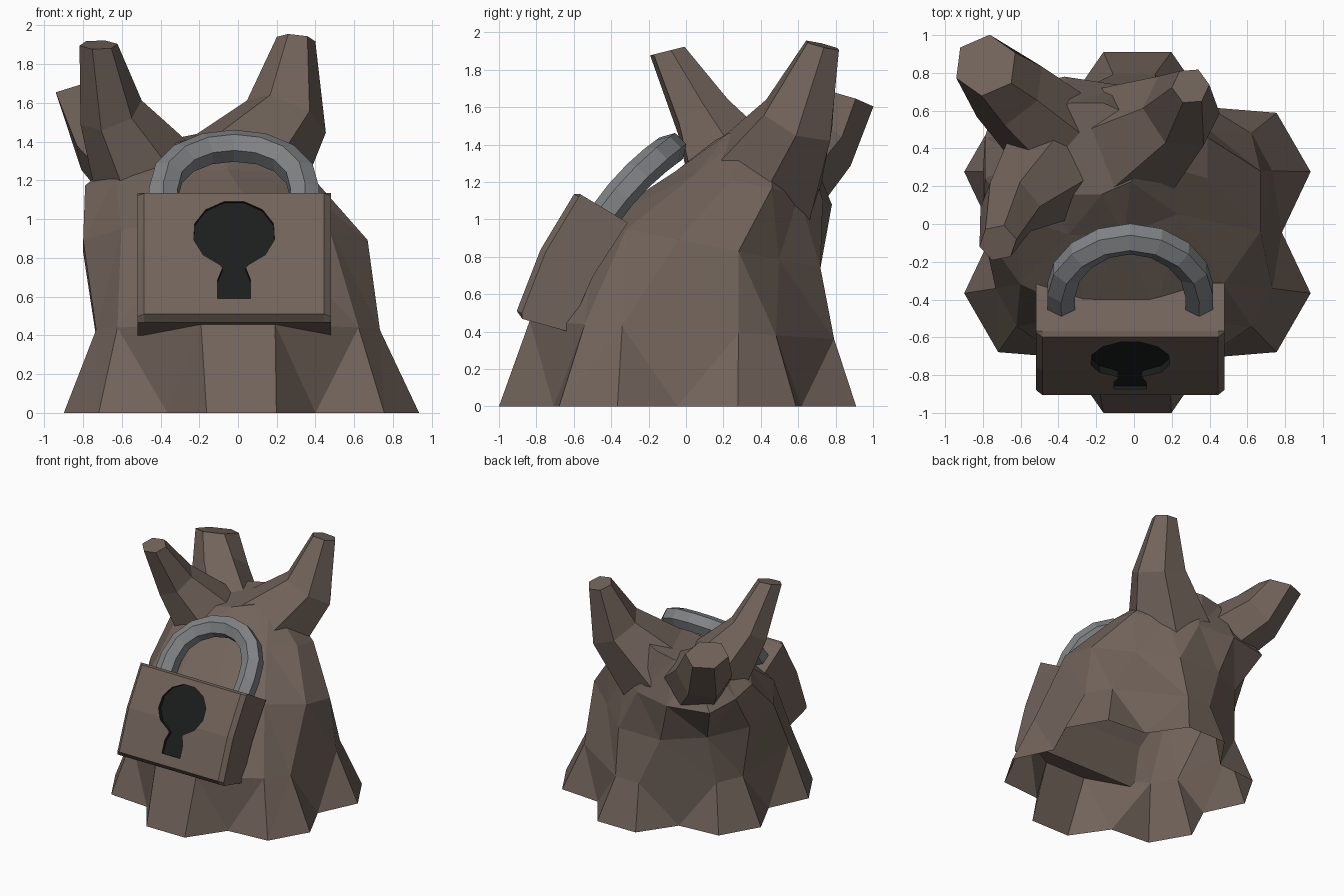
import bpy, bmesh, math
from mathutils import Vector

if "Cube" in bpy.data.objects:
    bpy.data.objects.remove(bpy.data.objects["Cube"])


def material(name, col):
    m = bpy.data.materials.new(name)
    m.diffuse_color = (*col, 1)
    m.use_nodes = True
    m.node_tree.nodes["Principled BSDF"].inputs["Base Color"].default_value = m.diffuse_color
    return m


BARK = material("brown wood", (0.165, 0.125, 0.103))
STEEL = material("grey metal", (0.22, 0.228, 0.238))
BLACK = material("black hole", (0.0115, 0.0125, 0.0125))


def finish(name, bm, mats, index=0):
    bmesh.ops.recalc_face_normals(bm, faces=bm.faces)
    for f in bm.faces:
        f.material_index = index
    me = bpy.data.meshes.new(name)
    bm.to_mesh(me)
    bm.free()
    for m in mats:
        me.materials.append(m)
    ob = bpy.data.objects.new(name, me)
    bpy.context.collection.objects.link(ob)
    return ob


def bridge(bm, a, b):
    n = len(a)
    for i in range(n):
        j = (i + 1) % n
        bm.faces.new((a[i], a[j], b[j], b[i]))


def tube(name, path, radii, sides, mat, spin=0.0, side_ref=Vector((1, 0, 0)), tip=None):
    """Sweep a polygon along a path; only the far end is capped, facing along tip."""
    bm = bmesh.new()
    pts = [Vector(p) for p in path]
    rings = []
    for i, p in enumerate(pts):
        t = (pts[min(i + 1, len(pts) - 1)] - pts[max(i - 1, 0)]).normalized()
        if tip and i == len(pts) - 1:
            t = Vector(tip).normalized()
        u = (side_ref - t * side_ref.dot(t)).normalized()
        w = t.cross(u)
        ring = []
        for k in range(sides):
            a = math.tau * k / sides + spin
            ring.append(bm.verts.new(p + (u * math.cos(a) + w * math.sin(a)) * radii[i]))
        rings.append(ring)
    for a, b in zip(rings, rings[1:]):
        bridge(bm, a, b)
    bm.faces.new(rings[-1])
    return finish(name, bm, [mat])


# Trunk: six forked roots at the base, then leaning twelve-sided rings
bm = bmesh.new()
base = []
for k in range(6):
    a = math.radians(30 + 60 * k)
    d, s = Vector((math.cos(a), math.sin(a), 0)), Vector((-math.sin(a), math.cos(a), 0))
    v = a + math.radians(30)
    o = Vector((0.018, -0.045, 0))
    base.append([bm.verts.new(o + d * 0.955 - s * 0.18),
                 bm.verts.new(o + d * 0.955 + s * 0.18),
                 bm.verts.new(o + Vector((math.cos(v), math.sin(v), 0)) * 0.765)])
# centre x, y, z, radius x, y, tilt along x, tilt along y, half angle of a root
RINGS = [(0.0, -0.03, 0.41, 0.79, 0.83, 0.0, -0.06, 8),
         (-0.065, 0.12, 0.86, 0.76, 0.62, 0.0, -0.2, 15),
         (-0.20, 0.35, 1.17, 0.61, 0.42, 0.03, -0.2, 15),
         (-0.25, 0.40, 1.42, 0.33, 0.25, 0.2, 0.05, 15)]
# bulges and dents: (ring, corner) -> scale
BUMPS = {(1, 1): 0.86, (1, 4): 0.95, (2, 4): 1.2, (2, 1): 0.85, (2, 2): 0.94, (2, 3): 1.06}
rings = []
for n, (cx, cy, cz, rx, ry, tx, ty, half) in enumerate(RINGS):
    ring = []
    for k in range(6):
        for sgn in (-1, 1):
            h = 14 if k == 4 else half           # the front root stays broad
            a = math.radians(30 + 60 * k + sgn * h)
            f = BUMPS.get((n, len(ring)), 1.0)
            x, y = f * rx * math.cos(a), f * ry * math.sin(a)
            ring.append(bm.verts.new((cx + x, cy + y, cz + tx * x + ty * y)))
    rings.append(ring)
for k in range(6):
    a, b, v = base[k]
    p, q, r = (rings[0][(2 * k + i) % 12] for i in range(3))
    a2 = base[(k + 1) % 6][0]
    for f in ((a, b, q, p), (b, v, q), (v, r, q), (v, a2, r)):
        bm.faces.new(f)
for a, b in zip(rings, rings[1:]):
    bridge(bm, a, b)
bm.faces.new(rings[-1])
bmesh.ops.triangulate(bm, faces=[f for f in bm.faces if len(f.verts) == 4])
finish("trunk", bm, [BARK])

# Three broken branches
tube("branch_front_left", [(-0.44, 0.3, 1.17), (-0.655, 0.09, 1.55), (-0.72, -0.1, 1.9)],
     [0.31, 0.17, 0.1], 6, BARK, 0.2, tip=(0, -0.25, 1))
tube("branch_back_left", [(-0.40, 0.46, 1.17), (-0.66, 0.70, 1.41), (-0.785, 0.84, 1.65)],
     [0.27, 0.22, 0.17], 6, BARK, 0.4, tip=(-0.1, 0.3, 1))
tube("branch_back_right", [(-0.03, 0.40, 1.17), (0.25, 0.6, 1.53), (0.3, 0.73, 1.93)],
     [0.36, 0.22, 0.1], 6, BARK, 0.1, tip=(0.1, 0.25, 1))

# Lock frame: x across, v up the leaning front, d into the trunk
UP, IN, ORIGIN = Vector((0, 0.44, 0.898)), Vector((0, 0.898, -0.44)), Vector((-0.02, -0.905, 0.51))


def lock_point(x, v, d):
    return ORIGIN + Vector((x, 0, 0)) + UP * v + IN * d


# Lock body: slightly bowed block with bevelled front edges
bm = bmesh.new()
PROFILE = [(-0.025, 0.045), (0.0, 0.0), (0.35, -0.03), (0.695, 0.0), (0.71, 0.03),
           (0.685, 0.325), (0.35, 0.285), (0.022, 0.295)]
sections = []
for x in (-0.5, -0.465, 0.465, 0.5):
    inset = 0.03 if abs(x) == 0.5 else 0.0
    sections.append([bm.verts.new(lock_point(x, v, d + (inset if i in (1, 2, 3) else 0)))
                     for i, (v, d) in enumerate(PROFILE)])
for a, b in zip(sections, sections[1:]):
    bridge(bm, a, b)
bm.faces.new(sections[0])
bm.faces.new(sections[-1])
bmesh.ops.triangulate(bm, faces=[f for f in bm.faces if len(f.verts) > 4])
lock = finish("lock_body", bm, [BARK, BLACK])

# Keyhole: dark recess cut into the lock front
outline = [(0.213 * math.cos(a), 0.455 + 0.195 * math.sin(a))
           for a in (math.radians(-70 + 320 * i / 11) for i in range(12))]
outline += [(-0.06, 0.255), (-0.085, 0.19), (-0.085, 0.085),
            (0.085, 0.085), (0.085, 0.19), (0.06, 0.255)]
bm = bmesh.new()
front, back = ([bm.verts.new(lock_point(x, v, d)) for x, v in outline] for d in (-0.12, 0.012))
bridge(bm, front, back)
bm.faces.new(front)
bm.faces.new(back)
cutter = finish("keyhole_cutter", bm, [BARK, BLACK], 1)
cutter.hide_render = True
cutter.hide_viewport = True
cut = lock.modifiers.new("keyhole", 'BOOLEAN')
cut.operation, cut.solver, cut.object = 'DIFFERENCE', 'EXACT', cutter

# Shackle: two legs joined by a half circle, bowed and leaning back over the trunk
R = 0.365
flat = [(R, -0.1), (R, 0.02)] + [(R * math.cos(a), 0.13 + R * math.sin(a))
                                 for a in (math.pi * i / 8 for i in range(9))]
flat += [(-R, 0.02), (-R, -0.1)]
path = []
for x, s in flat:
    bow = 0.03 * (1 - ((s - 0.22) / 0.28) ** 2)
    path.append((-0.02 + x, -0.42 + 0.69 * s - 0.724 * bow, 1.02 + 0.724 * s + 0.69 * bow))
tube("shackle", path, [0.085] * len(path), 6, STEEL, 0, Vector((0, -0.724, 0.69)))
